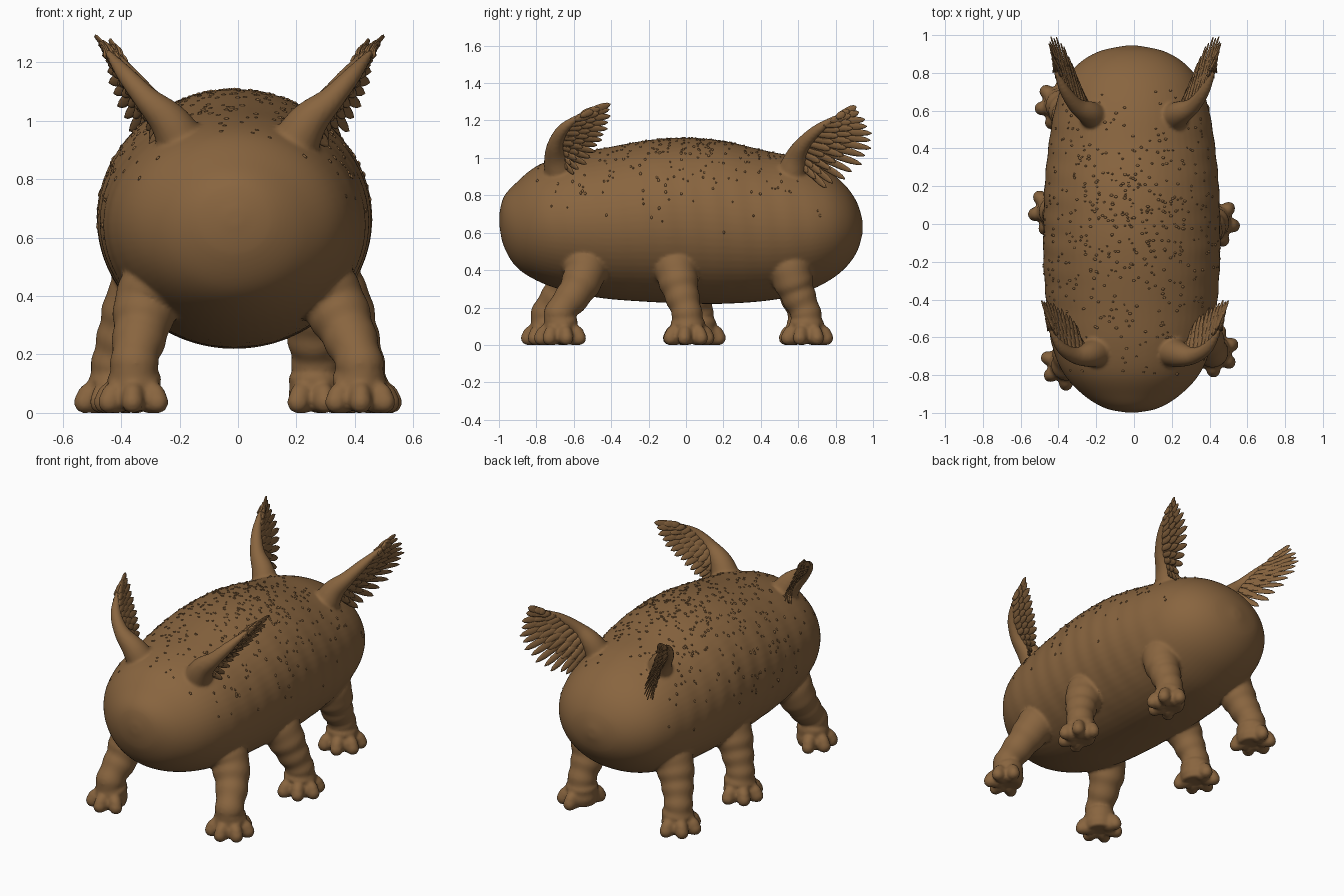
import bpy, bmesh, math, random
from mathutils import Vector, Matrix

if "Cube" in bpy.data.objects:
    bpy.data.objects.remove(bpy.data.objects["Cube"])

random.seed(4)
brown = bpy.data.materials.new("brown hide")
brown.diffuse_color = (0.25, 0.13, 0.05, 1)
brown.use_nodes = True
brown.node_tree.nodes["Principled BSDF"].inputs["Base Color"].default_value = brown.diffuse_color


def spline(pts, t):
    """Catmull-Rom point on a list of tuples, t in 0..1."""
    n = len(pts) - 1
    i = min(int(t * n), n - 1)
    u = t * n - i
    p = [Vector(pts[max(0, min(n, k))]) for k in (i - 1, i, i + 1, i + 2)]
    return 0.5 * (2 * p[1] + (p[2] - p[0]) * u + (2 * p[0] - 5 * p[1] + 4 * p[2] - p[3]) * u * u
                  + (3 * p[1] - p[0] - 3 * p[2] + p[3]) * u ** 3)


def loft(bm, rings):
    rows = [[bm.verts.new(p) for p in r] for r in rings]
    n = len(rows[0])
    for a, b in zip(rows, rows[1:]):
        for k in range(n):
            bm.faces.new((a[k], a[(k + 1) % n], b[(k + 1) % n], b[k]))
    bm.faces.new(rows[0][::-1])
    bm.faces.new(rows[-1])


def tube(bm, path, steps, sides, fold=0.0):
    """Round tube along (x, y, z, radius) points, with optional skin folds."""
    rings = []
    for s in range(steps + 1):
        t = s / steps
        q = spline(path, t)
        d = (spline(path, min(1, t + .02)) - spline(path, max(0, t - .02))).xyz
        rot = d.to_track_quat('Z', 'Y')
        r = q.w + fold * math.sin(t * 44)
        rings.append([q.xyz + rot @ Vector((r * math.cos(a), r * math.sin(a), 0))
                      for a in (2 * math.pi * k / sides for k in range(sides))])
    loft(bm, rings)


def finish(bm, name):
    bmesh.ops.recalc_face_normals(bm, faces=bm.faces)
    for f in bm.faces:
        f.smooth = True
    me = bpy.data.meshes.new(name)
    bm.to_mesh(me)
    bm.free()
    me.materials.append(brown)
    ob = bpy.data.objects.new(name, me)
    bpy.context.collection.objects.link(ob)
    return ob


# Torso sections: y, bottom z, top z, half width
torso = [(-.998, .64, .70, .03), (-.975, .53, .79, .14), (-.91, .42, .865, .25), (-.80, .345, .955, .355),
         (-.65, .29, 1.01, .42), (-.45, .25, 1.05, .45), (-.2, .23, 1.095, .468), (0, .222, 1.108, .468),
         (.2, .22, 1.09, .462), (.42, .235, 1.04, .44), (.6, .268, 1.0, .41), (.75, .335, .935, .36),
         (.85, .41, .855, .28), (.915, .50, .76, .17), (.945, .60, .66, .03)]


def skin(t, a):
    """Point on the torso; a = 0 at the top, positive toward +x."""
    y, lo, hi, w = spline(torso, t)
    side = abs(math.sin(a)) * max(0, 1 - (y / .85) ** 2)
    fold = 1 + .005 * side * math.sin(48 * y + 2.5 * math.cos(a))
    return Vector((-.012 + w * fold * math.sin(a), y, (lo + hi) / 2 + (hi - lo) / 2 * math.cos(a)))


bm = bmesh.new()
loft(bm, [[skin(s / 140, 2 * math.pi * k / 64) for k in range(64)] for s in range(141)])

# Legs: hip x, hip y, foot x, foot y, toe heading in degrees
legs = [(.31, -.54, .415, -.67, -35), (-.30, -.62, -.355, -.74, 215),
        (.33, -.05, .42, .01, -10), (-.33, .03, -.42, .07, 190),
        (.25, .56, .265, .645, -20), (-.30, .56, -.385, .63, 190)]
for hx, hy, fx, fy, head in legs:
    tube(bm, [(hx * .75, hy - .01, .49, .12), (hx * 1.02, hy, .39, .115),
              (hx * .4 + fx * .6, hy * .6 + fy * .4, .28, .095),
              (fx, fy - .005, .17, .081), (fx, fy, .10, .092), (fx, fy, .012, .085)], 60, 28, .003)
    for k in range(5):
        ang = math.radians(head + (k - 2) * 52)
        c = Vector((fx + .074 * math.cos(ang), fy + .074 * math.sin(ang), .052))
        for off, size in ((0, (.062, .042, .056)), (.03, (.04, .038, .04))):
            m = (Matrix.Translation(c + Vector((math.cos(ang) * off, math.sin(ang) * off, -off * .5)))
                 @ Matrix.Rotation(ang, 4, 'Z') @ Matrix.Diagonal((*size, 1)))
            bmesh.ops.create_uvsphere(bm, u_segments=18, v_segments=12, radius=1, matrix=m)
# flatten the soles
for v in bm.verts:
    v.co.z = max(v.co.z, 0.0)


def wing_arm(path, mirror):
    """Mirrored copy of an arm path for the left side."""
    return [(-x * .98, y, z, r) for x, y, z, r in path] if mirror else path


# Arm points carry a radius; tips run from the root to the wing tip
front_arm = [(.17, -.66, .87, .095), (.235, -.69, .99, .07), (.32, -.695, 1.075, .044),
             (.395, -.65, 1.16, .03), (.455, -.55, 1.235, .012)]
front_tips = [(.31, -.60, .915), (.32, -.52, .98), (.365, -.47, 1.06), (.42, -.43, 1.13), (.465, -.405, 1.21),
              (.50, -.405, 1.288)]
rear_arm = [(.19, .55, .86, .09), (.24, .585, .985, .066), (.31, .625, 1.07, .043),
            (.375, .71, 1.155, .029), (.425, .82, 1.225, .012)]
rear_tips = [(.30, .75, .84), (.345, .87, .90), (.395, .965, 1.0), (.44, .998, 1.1), (.46, .965, 1.19),
             (.45, .91, 1.275)]

# Wing arms grow out of the torso
for path in (front_arm, rear_arm):
    for mirror in (False, True):
        tube(bm, wing_arm(path, mirror), 30, 20)
body = finish(bm, "body_legs_and_wing_arms")
rm = body.modifiers.new("blend", 'REMESH')
rm.mode = 'VOXEL'
rm.voxel_size = 0.010
rm.use_smooth_shade = True
sm = body.modifiers.new("soften", 'SMOOTH')
sm.factor = 0.5
sm.iterations = 4

# Small low warts scattered over the back and flanks
bm = bmesh.new()
for i in range(560):
    t, a = random.gauss(.5, .13), random.gauss(0, .75)
    if not .2 < t < .78 or abs(a) > 1.7:
        continue
    r = random.uniform(.004, .008)
    n = Vector((math.sin(a), 0, math.cos(a)))
    m = (Matrix.Translation(skin(t, a)) @ n.to_track_quat('Z', 'Y').to_matrix().to_4x4()
         @ Matrix.Diagonal((r, r * 1.4, r * .7, 1)))
    bmesh.ops.create_icosphere(bm, subdivisions=1, radius=1, matrix=m)
finish(bm, "back_warts")


def feather(bm, a, b, width, normal, lift):
    d = (b - a).normalized()
    side = d.cross(normal).normalized()
    n = side.cross(d)
    rings = []
    for t, w in ((0, .55), (.25, .85), (.55, 1), (.8, .9), (.93, .6), (1, .12)):
        c = a.lerp(b, t) + n * (lift * (1 - .5 * t) + .02 * t * (1 - t))
        rings.append([c + side * (width * w * math.cos(k * math.pi / 4))
                      + n * (.006 * (1.1 - t * .6) * math.sin(k * math.pi / 4)) for k in range(8)])
    loft(bm, rings)


def wing_feathers(name, arm, tips, mirror):
    bm = bmesh.new()
    normal = (Vector(arm[-1]).xyz - Vector(arm[1]).xyz).cross(Vector(tips[1]) - Vector(arm[1]).xyz).normalized()
    # long flight feathers, then two shorter covering rows on each face
    for count, reach, width, lift in ((13, 1, .021, 0), (12, .66, .02, .009), (12, .66, .02, -.009),
                                      (11, .42, .02, .016), (11, .42, .02, -.016)):
        for k in range(count):
            t = k / (count - 1)
            a = spline(arm, .26 + .7 * t).xyz
            b = a.lerp(spline(tips, t), reach * (1 - .04 * (k % 2)))
            feather(bm, a, b, width, normal, lift + .002 * (k % 2))
    if mirror:
        for v in bm.verts:
            v.co.x = -v.co.x * .98
    finish(bm, name)


for mirror, label in ((False, "right"), (True, "left")):
    wing_feathers("front_wing_feathers_" + label, front_arm, front_tips, mirror)
    wing_feathers("rear_wing_feathers_" + label, rear_arm, rear_tips, mirror)
